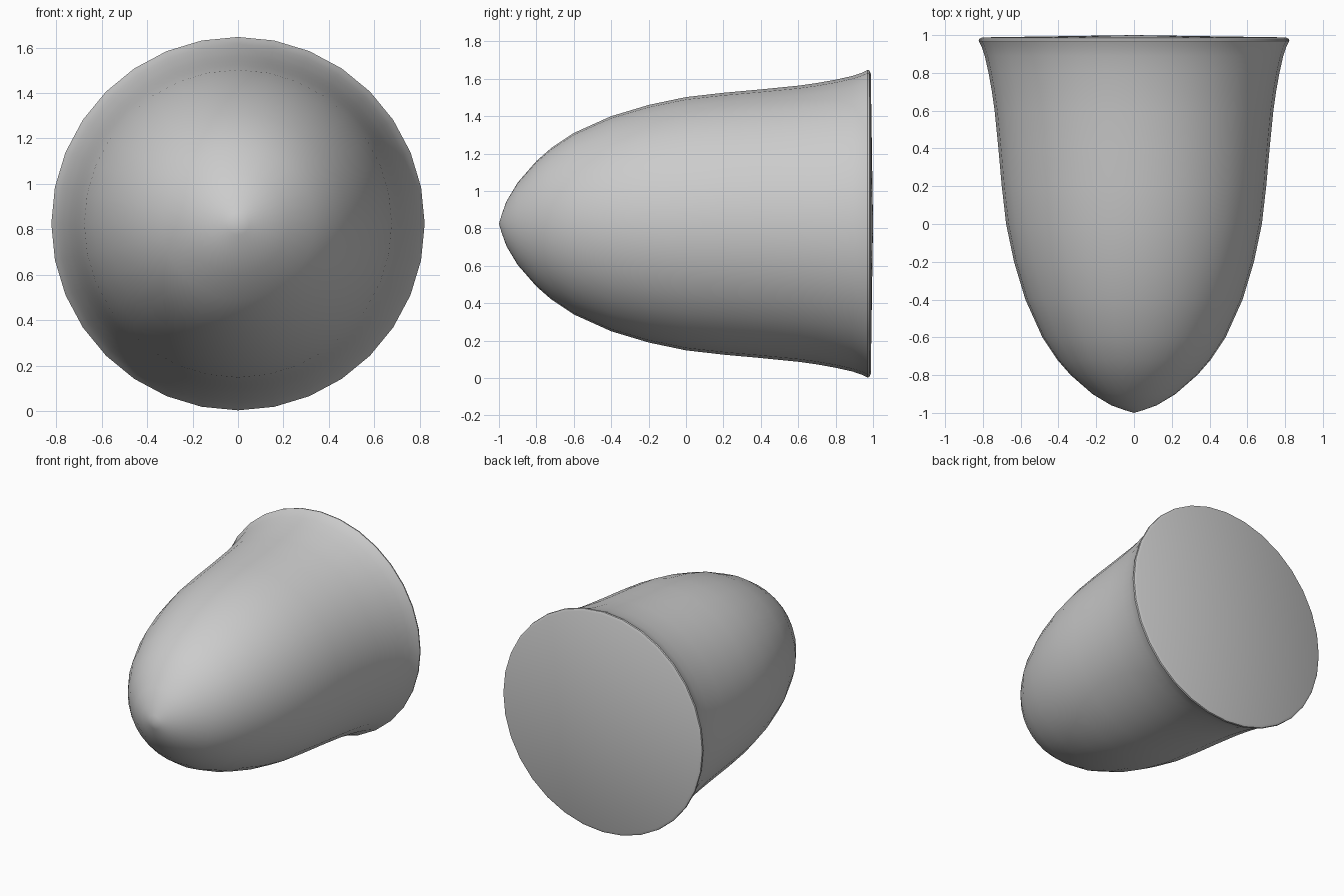
import bpy, bmesh, math
from mathutils import Matrix

cube = bpy.data.objects.get("Cube")
if cube:
    bpy.data.objects.remove(cube, do_unlink=True)

SIDES = 32
CENTRE_Z = 0.825

grey = bpy.data.materials.new("plain_grey")
grey.use_nodes = True
colour = (0.6, 0.6, 0.6, 1)
grey.diffuse_color = colour
grey.node_tree.nodes["Principled BSDF"].inputs["Base Color"].default_value = colour


def lathe(name, profile):
    """Spin (radius, y) points around the long axis."""
    bm = bmesh.new()
    verts = [bm.verts.new((0, y, r)) for r, y in profile]
    edges = [bm.edges.new(pair) for pair in zip(verts, verts[1:])]
    bmesh.ops.spin(bm, geom=verts + edges, cent=(0, 0, 0), axis=(0, 1, 0),
                   angle=math.tau, steps=SIDES)
    bmesh.ops.remove_doubles(bm, verts=bm.verts, dist=0.0005)
    bmesh.ops.transform(bm, matrix=Matrix.Translation((0, 0, CENTRE_Z)), verts=bm.verts)
    bmesh.ops.recalc_face_normals(bm, faces=bm.faces)
    mesh = bpy.data.meshes.new(name)
    bm.to_mesh(mesh)
    bm.free()
    mesh.materials.append(grey)
    obj = bpy.data.objects.new(name, mesh)
    bpy.context.collection.objects.link(obj)
    bpy.ops.object.select_all(action="DESELECT")
    obj.select_set(True)
    bpy.context.view_layer.objects.active = obj
    bpy.ops.object.shade_smooth_by_angle(angle=math.radians(35))
    return obj


# Rounded nose, long body, flared rim and slightly domed back
lathe("flared_nose_cone", [
    (0, -1), (0.05, -0.985), (0.12, -0.96), (0.22, -0.9), (0.335, -0.8),
    (0.405, -0.72), (0.485, -0.6), (0.575, -0.4), (0.635, -0.2),
    (0.677, 0), (0.7, 0.2), (0.718, 0.4), (0.738, 0.6), (0.752, 0.7),
    (0.77, 0.8), (0.79, 0.89), (0.807, 0.94), (0.822, 0.97),
    (0.82, 0.98), (0.803, 0.988), (0, 1),
])
